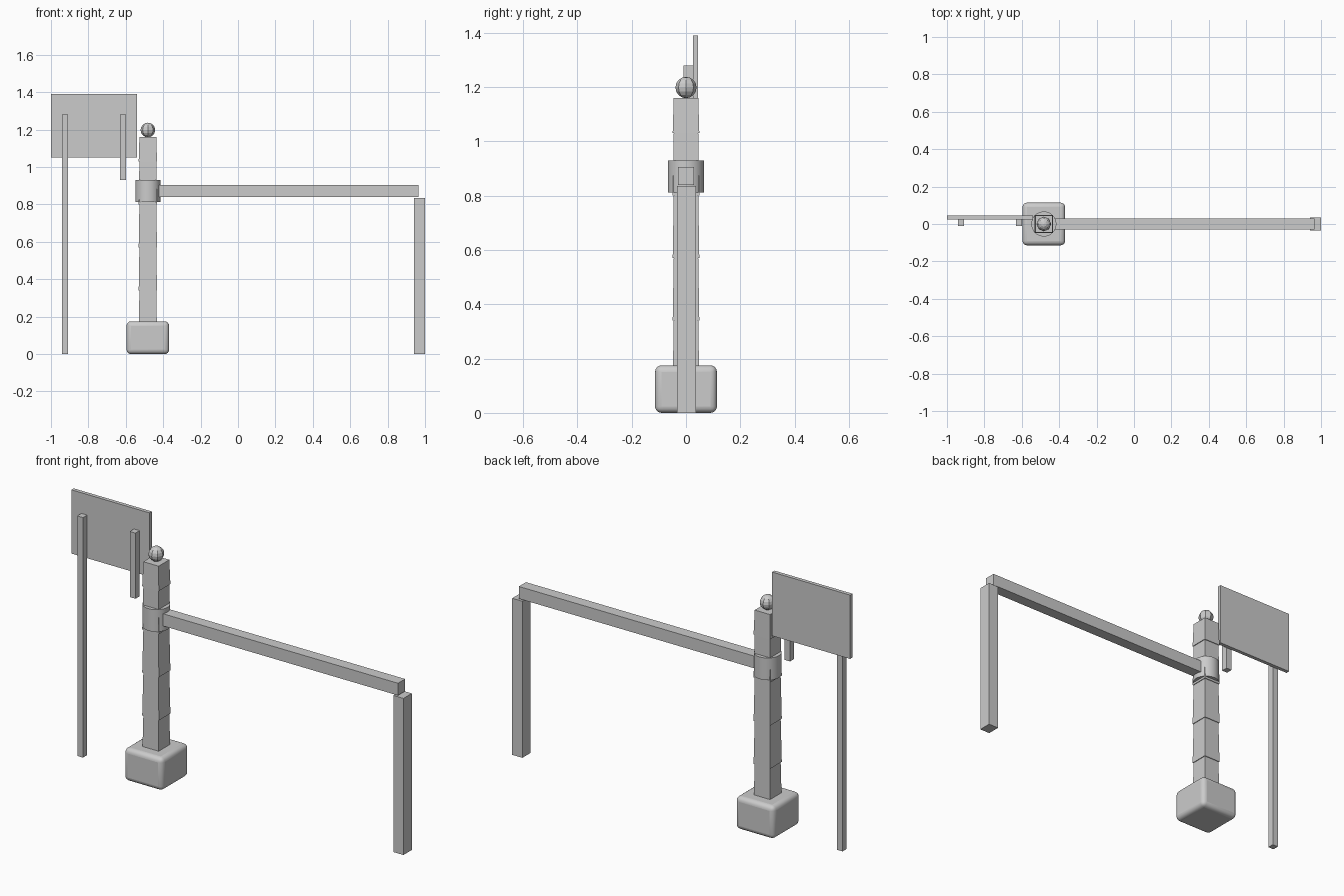
import bpy

if "Cube" in bpy.data.objects:
    bpy.data.objects.remove(bpy.data.objects["Cube"])

grey = bpy.data.materials.new("plain grey")
grey.diffuse_color = (0.6, 0.6, 0.6, 1)
grey.use_nodes = True
grey.node_tree.nodes["Principled BSDF"].inputs["Base Color"].default_value = grey.diffuse_color

PX = -0.482  # post centre


def finish(name):
    ob = bpy.context.object
    ob.name = name
    ob.data.materials.append(grey)
    return ob


def box(name, x, y, z):
    """Box from (min, max) ranges on each axis."""
    bpy.ops.mesh.primitive_cube_add(size=1, location=[sum(r) / 2 for r in (x, y, z)])
    ob = finish(name)
    for v in ob.data.vertices:
        v.co = [c * (r[1] - r[0]) for c, r in zip(v.co, (x, y, z))]
    return ob


# Rounded footing
base = box("base_block", (PX - 0.114, PX + 0.114), (-0.114, 0.114), (0, 0.175))
bev = base.modifiers.new("rounding", 'BEVEL')
bev.width = 0.024
bev.segments = 4
bpy.context.view_layer.objects.active = base
bpy.ops.object.shade_smooth_by_angle()

# Post of stacked, slightly tapered sections
levels = [0.11, 0.34, 0.57, 0.80, 1.03, 1.16]
for i, (z0, z1) in enumerate(zip(levels, levels[1:])):
    seg = box(f"post_section_{i + 1}", (PX - 0.049, PX + 0.049),
              (-0.049, 0.049), (z0, z1))
    for v in seg.data.vertices:
        if v.co.z > 0:
            v.co.x *= 0.92
            v.co.y *= 0.92

# Ball on top of the post
bpy.ops.mesh.primitive_uv_sphere_add(segments=8, ring_count=8, radius=0.039,
                                     location=(PX, 0, 1.198))
finish("post_ball")

# Pivot collar
bpy.ops.mesh.primitive_cylinder_add(vertices=32, radius=0.067, depth=0.118,
                                    location=(PX, 0, 0.871))
finish("pivot_collar")
bpy.ops.object.shade_smooth_by_angle()

# Barrier arm and its rest
box("barrier_arm", (-0.45, 0.965), (-0.03, 0.03), (0.84, 0.905))
box("arm_rest_post", (0.94, 1.0), (-0.034, 0.036), (0, 0.835))

# Sign board with one long and one short support
box("sign_board", (-1.0, -0.54), (0.025, 0.045), (1.05, 1.39))
box("long_sign_leg", (-0.941, -0.908), (-0.01, 0.025), (0, 1.28))
box("short_sign_leg", (-0.631, -0.598), (-0.01, 0.025), (0.93, 1.28))
